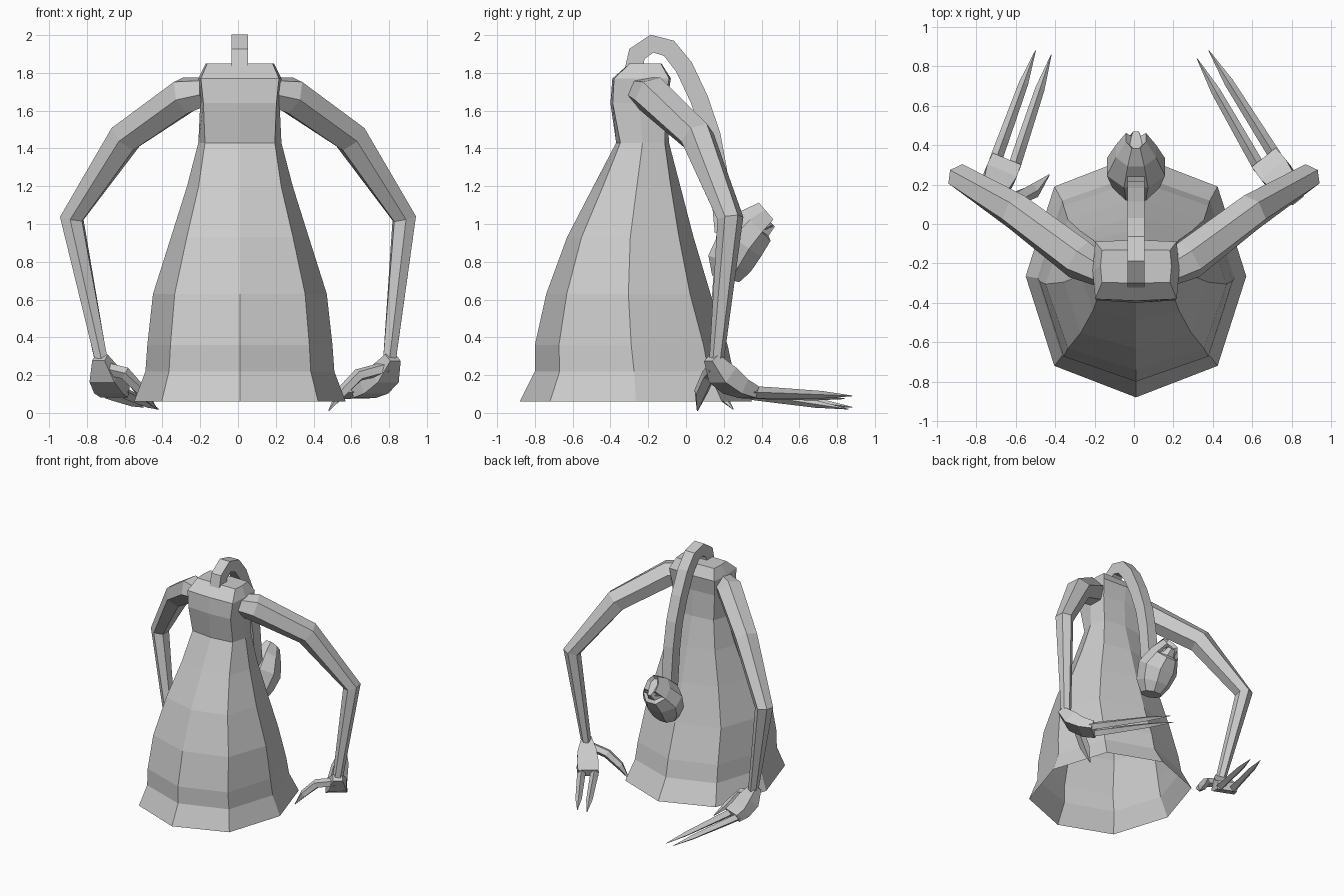
import bpy, bmesh, math
from mathutils import Vector

cube = bpy.data.objects.get("Cube")
if cube:
    bpy.data.objects.remove(cube, do_unlink=True)

grey = bpy.data.materials.new("plain_grey")
grey.use_nodes = True
colour = (0.6, 0.6, 0.6, 1)
grey.diffuse_color = colour
grey.node_tree.nodes["Principled BSDF"].inputs["Base Color"].default_value = colour
CENTRE = 0.01  # the body sits slightly to its left of the arms' midpoint


def finish(name, bm):
    mesh = bpy.data.meshes.new(name)
    bm.to_mesh(mesh)
    bm.free()
    mesh.materials.append(grey)
    obj = bpy.data.objects.new(name, mesh)
    bpy.context.collection.objects.link(obj)
    return obj


def loft(rings, cap_start=True, cap_end=True):
    """Skin a list of rings of points with quads."""
    bm = bmesh.new()
    loops = [[bm.verts.new(p) for p in ring] for ring in rings]
    n = len(loops[0])
    for a, b in zip(loops, loops[1:]):
        for i in range(n):
            j = (i + 1) % n
            bm.faces.new((a[i], a[j], b[j], b[i]))
    if cap_start:
        bm.faces.new(loops[0][::-1])
    if cap_end:
        bm.faces.new(loops[-1])
    bmesh.ops.recalc_face_normals(bm, faces=bm.faces)
    return bm


def tube(path, sizes, sides=6, ref=(0, 0, 1), turn=0.0):
    """Loft an oval section (half width, half height) along a path."""
    pts = [Vector(p) for p in path]
    rings = []
    for i, p in enumerate(pts):
        before = (p - pts[i - 1]).normalized() if i else Vector()
        after = (pts[i + 1] - p).normalized() if i < len(pts) - 1 else Vector()
        t = (before + after).normalized()
        side = t.cross(Vector(ref)).normalized()
        up = side.cross(t)
        w, h = sizes[i]
        angles = [turn + math.tau * k / sides for k in range(sides)]
        rings.append([p + side * w * math.cos(a) + up * h * math.sin(a) for a in angles])
    return loft(rings)


# Robe: eight-sided bell with a flared hem, open underneath, boxy at the shoulders
# z, front y, back y, half width, corner squareness
robe = [
    (0.06, -0.88, 0.35, 0.56, 0.74), (0.22, -0.80, 0.25, 0.50, 0.75),
    (0.36, -0.80, 0.22, 0.49, 0.75),
    (0.63, -0.74, 0.13, 0.46, 0.75), (0.93, -0.63, 0.04, 0.365, 0.77),
    (1.20, -0.49, -0.03, 0.28, 0.78), (1.43, -0.37, -0.09, 0.22, 0.84),
    (1.64, -0.40, -0.10, 0.21, 0.92), (1.77, -0.39, -0.08, 0.22, 0.94),
    (1.85, -0.30, -0.13, 0.18, 0.96),
]
rings = []
for z, front, back, w, k in robe:
    mid, half = (front + back) / 2, (back - front) / 2
    ring = []
    for i in range(8):
        a = math.tau * i / 8
        s = k if i % 2 else 1
        x, y = [0 if abs(v) < 0.01 else math.copysign(s, v) for v in (math.cos(a), math.sin(a))]
        ring.append((CENTRE + x * w, mid + y * half, z))
    rings.append(ring)
finish("robe", loft(rings, cap_start=False))

# Neck: arches over the shoulders and hangs down the back
arch = [(-0.28, 1.80), (-0.26, 1.90), (-0.18, 1.955), (-0.09, 1.93), (-0.01, 1.83),
        (0.07, 1.66), (0.135, 1.47), (0.17, 1.28), (0.185, 1.12), (0.20, 0.96)]
finish("neck", tube([(CENTRE, y, z) for y, z in arch], [(0.068, 0.062)] * len(arch),
                    4, (1, 0, 0), math.pi / 4))

# Head: upturned egg with a shallow mouth on its back side
head_path = [(0.21, 0.71), (0.23, 0.79), (0.29, 0.90), (0.37, 0.99), (0.44, 1.05)]
head = tube([(CENTRE, y, z) for y, z in head_path],
            [(0.08, 0.08), (0.13, 0.13), (0.14, 0.16), (0.12, 0.11), (0.09, 0.055)],
            8, (1, 0, 0), math.pi / 8)
head.normal_update()
mouth = [f for f in head.faces if f.normal.y > 0.6 and f.calc_center_median().z > 0.9]
bmesh.ops.inset_region(head, faces=mouth, thickness=0.02, depth=-0.025)
finish("head", head)

# Teeth: small points across the mouth
for i, x in enumerate((-0.05, 0, 0.05)):
    finish(f"tooth_{i + 1}", tube([(CENTRE + x, 0.40, 0.98), (CENTRE + x, 0.46, 0.99)],
                                  [(0.018, 0.018), (0.002, 0.002)], 4))

# Arms and hands: shared upper arm, each hand posed by its own points
poses = {
    "left": dict(s=1, wrist=(0.80, 0.16, 0.26), knuckle=(0.665, 0.33, 0.11),
                 tips=[(0.38, 0.88, 0.09), (0.32, 0.84, 0.075)],
                 thumb=[(0.79, 0.15, 0.24), (0.64, 0.12, 0.20), (0.55, 0.08, 0.11), (0.48, 0.06, 0.01)]),
    "right": dict(s=-1, wrist=(-0.72, 0.15, 0.26), knuckle=(-0.65, 0.32, 0.11),
                  tips=[(-0.50, 0.88, 0.03), (-0.42, 0.86, 0.02)],
                  thumb=[(-0.72, 0.15, 0.24), (-0.60, 0.13, 0.21), (-0.51, 0.17, 0.11), (-0.43, 0.25, 0.02)]),
}
for label, p in poses.items():
    s = p["s"]
    wrist, knuckle = Vector(p["wrist"]), Vector(p["knuckle"])
    finish(label + "_arm", tube(
        [(s * 0.17, -0.24, 1.70), (s * 0.28, -0.18, 1.68), (s * 0.595, 0.06, 1.46),
         (s * 0.88, 0.235, 1.03), wrist],
        [(0.08, 0.08), (0.105, 0.105), (0.095, 0.095), (0.068, 0.07), (0.038, 0.038)],
        6, (s * 0.5, -0.8, 0.3)))

    # Palm: flattened block sloping down from the wrist
    along = knuckle - wrist
    finish(label + "_palm", tube(
        [wrist - along * 0.15 + Vector((0, 0, 0.01)), wrist + along * 0.2 - Vector((0, 0, 0.03)),
         wrist + along * 0.6 - Vector((0, 0, 0.03)), knuckle],
        [(0.05, 0.04), (0.10, 0.075), (0.115, 0.06), (0.11, 0.045)],
        4, (0, 0, 1), math.pi / 4))

    # Claws: two long blades side by side
    level = Vector((along.x, along.y, 0)).normalized()
    across = level.cross(Vector((0, 0, 1))) * s
    for i, tip in enumerate(p["tips"]):
        tip = Vector(tip)
        root = knuckle + across * (0.05 if i == 0 else -0.05) - level * 0.02
        finish(f"{label}_claw_{i + 1}", tube(
            [root, root.lerp(tip, 0.2), root.lerp(tip, 0.7), tip],
            [(0.032, 0.032), (0.03, 0.03), (0.024, 0.02), (0.002, 0.002)], 4))

    # Thumb: short hooked claw
    finish(label + "_thumb", tube(
        p["thumb"], [(0.035, 0.035), (0.04, 0.035), (0.04, 0.03), (0.003, 0.003)], 5))
